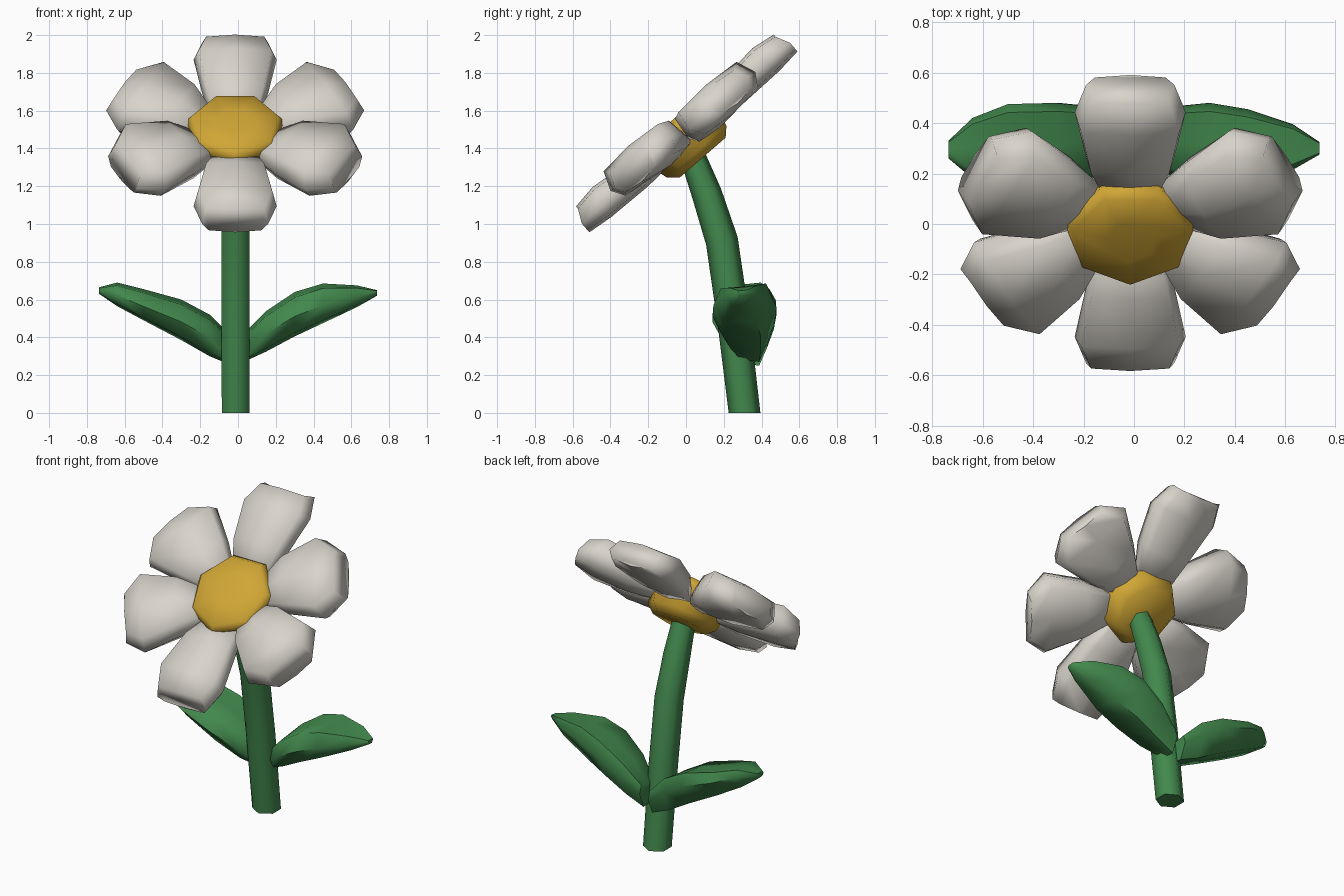
import bpy, bmesh, math
from mathutils import Matrix, Vector

cube = bpy.data.objects.get("Cube")
if cube:
    bpy.data.objects.remove(cube, do_unlink=True)


def material(name, color):
    m = bpy.data.materials.new(name)
    m.use_nodes = True
    m.diffuse_color = (*color, 1)
    m.node_tree.nodes["Principled BSDF"].inputs["Base Color"].default_value = (*color, 1)
    return m


WHITE = material("petal white", (0.69, 0.66, 0.60))
GOLD = material("pollen gold", (0.63, 0.38, 0.035))
GREEN = material("leaf green", (0.055, 0.25, 0.075))


def loft(name, rings, mat, matrix=Matrix(), angle=60):
    """Skin a list of equal-length rings and cap both ends."""
    bm = bmesh.new()
    loops = [[bm.verts.new(matrix @ Vector(p)) for p in ring] for ring in rings]
    n = len(loops[0])
    for a, b in zip(loops, loops[1:]):
        for i in range(n):
            j = (i + 1) % n
            bm.faces.new((a[i], a[j], b[j], b[i]))
    bm.faces.new(loops[0][::-1])
    bm.faces.new(loops[-1])
    bmesh.ops.recalc_face_normals(bm, faces=bm.faces)
    mesh = bpy.data.meshes.new(name)
    bm.to_mesh(mesh)
    bm.free()
    mesh.materials.append(mat)
    obj = bpy.data.objects.new(name, mesh)
    bpy.context.collection.objects.link(obj)
    bpy.ops.object.select_all(action="DESELECT")
    obj.select_set(True)
    bpy.context.view_layer.objects.active = obj
    bpy.ops.object.shade_smooth_by_angle(angle=math.radians(angle))


def circle(center, radius, sides, tilt=0, turn=0):
    spin = Matrix.Rotation(tilt, 3, "X")
    return [Vector(center) + spin @ Vector((radius * math.cos(t), radius * math.sin(t), 0))
            for t in (math.tau * (i + turn) / sides for i in range(sides))]


# Tilted flower head frame
HEAD = Matrix.Translation((-0.015, 0, 1.48)) @ Matrix.Rotation(math.radians(41), 4, "X")

# Petal shapes: distance from centre, half width, top, bottom
upright = [(0.14, 0.12, 0.0, -0.07), (0.34, 0.175, 0.085, -0.08),
           (0.59, 0.22, 0.11, -0.075), (0.73, 0.175, 0.09, -0.06)]
upper = [(0.14, 0.08, 0.01, -0.07), (0.34, 0.18, 0.11, -0.095),
         (0.57, 0.26, 0.125, -0.085), (0.69, 0.15, 0.10, -0.06)]
lower = [(0.14, 0.08, 0.01, -0.07), (0.34, 0.18, 0.125, -0.075),
         (0.57, 0.25, 0.15, -0.055), (0.69, 0.15, 0.12, -0.04)]


def petal_ring(r, w, top, low):
    mid = (top + low) / 2 - 0.015
    back = r * 0.95
    return [(r, -w, mid), (back, -0.88 * w, top - 0.015), (back, 0, top), (back, 0.88 * w, top - 0.015),
            (r, w, mid), (r, 0.8 * w, low + 0.015), (r, 0, low), (r, -0.8 * w, low + 0.015)]


petals = [("top", upright, 90), ("bottom", upright, 270),
          ("upper_left", upper, 27), ("upper_right", upper, 153),
          ("lower_left", lower, -30), ("lower_right", lower, 210)]
for place, shape, degrees in petals:
    loft(f"{place}_petal", [petal_ring(*p) for p in shape], WHITE,
         HEAD @ Matrix.Rotation(math.radians(degrees), 4, "Z"), 85)

# Flower centre
disc = [(0.17, -0.155), (0.22, -0.11), (0.25, 0.0), (0.265, 0.045), (0.235, 0.085), (0.1, 0.1)]
loft("flower_center", [circle((0, -0.01, z), r, 7, turn=-1.75) for r, z in disc], GOLD, HEAD)

# Curved stem: y, z, radius, lean
stem = [(0.31, 0.0, 0.084, 0), (0.25, 0.5, 0.086, 0.13),
        (0.19, 0.91, 0.086, 0.25), (0.11, 1.16, 0.08, 0.36), (0.03, 1.37, 0.068, 0.5)]
loft("stem", [circle((-0.013, y, z), r, 6, tilt, 0.5) for y, z, r, tilt in stem], GREEN, angle=62)

# Leaves: distance from the stem line, centre y, half width, bottom, top
left_leaf = [(0.03, 0.345, 0.085, 0.27, 0.42), (0.15, 0.325, 0.14, 0.325, 0.54),
             (0.30, 0.31, 0.17, 0.405, 0.64), (0.45, 0.30, 0.155, 0.475, 0.685),
             (0.63, 0.305, 0.09, 0.56, 0.675), (0.735, 0.30, 0.025, 0.62, 0.65)]
right_leaf = [(0.03, 0.345, 0.085, 0.25, 0.40), (0.15, 0.325, 0.14, 0.30, 0.52),
              (0.30, 0.31, 0.17, 0.385, 0.60), (0.50, 0.31, 0.165, 0.49, 0.655),
              (0.64, 0.30, 0.12, 0.565, 0.69), (0.735, 0.295, 0.035, 0.63, 0.665)]


def leaf_ring(x, y, w, low, top):
    h = top - low
    section = [(-1, 0.45), (-0.75, 0.88), (0, 0.92), (0.8, 1), (1, 0.65), (0.5, 0), (-0.65, 0.08)]
    return [(x, y + w * across, low + h * up) for across, up in section]


for name, shape, side in (("left_leaf", left_leaf, 1), ("right_leaf", right_leaf, -1)):
    loft(name, [leaf_ring(*p) for p in shape], GREEN, Matrix.Diagonal((side, 1, 1, 1)))
